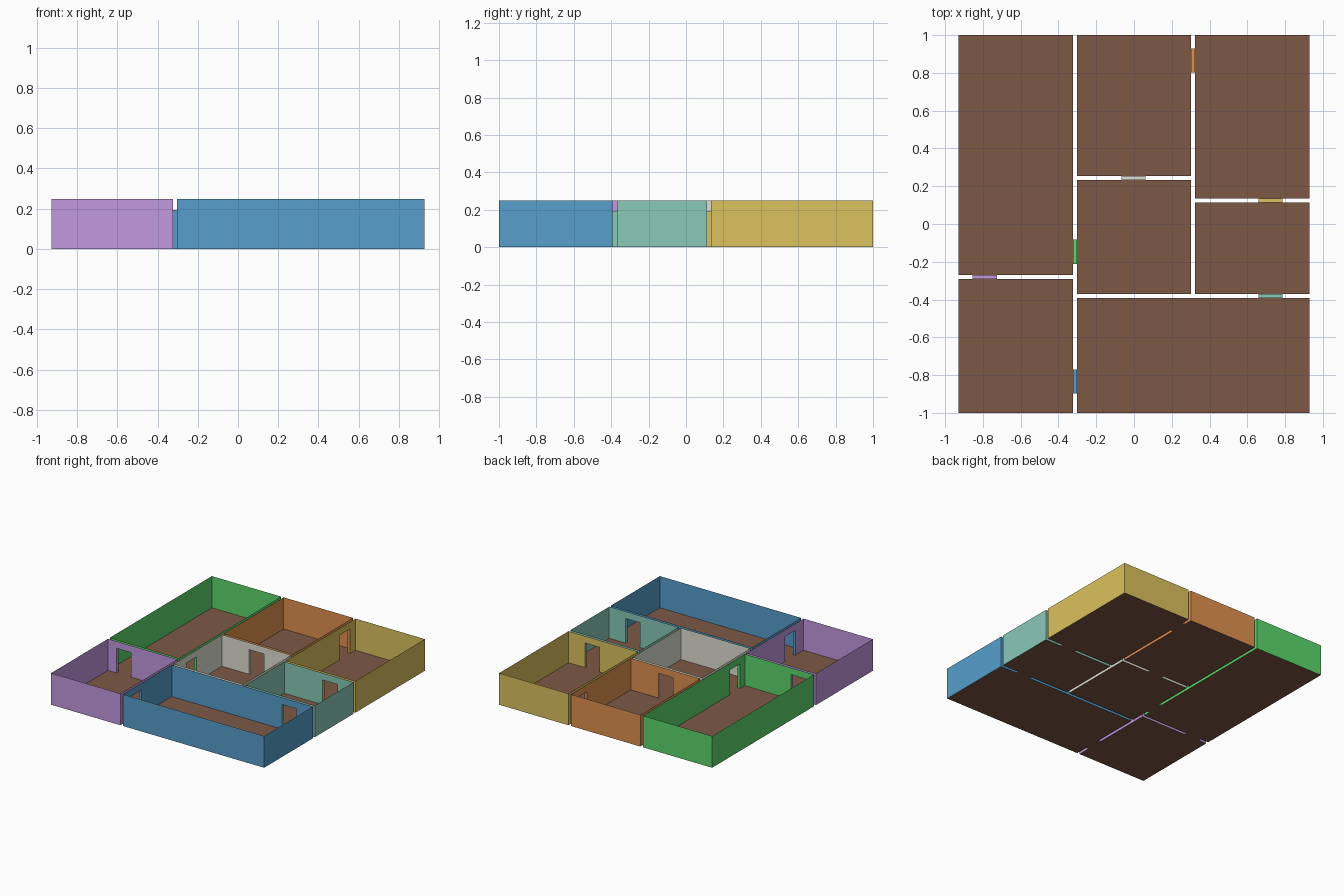
import bpy
from mathutils import Vector

if "Cube" in bpy.data.objects:
    bpy.data.objects.remove(bpy.data.objects["Cube"])

WALL_H, DOOR_H, HALF = 0.249, 0.194, 0.064

# room: x0, x1, y0, y1, wall colour
ROOMS = {
    "green_room":  (-0.928, -0.324, -0.270, 1.0, (0.36, 0.84, 0.42)),
    "purple_room": (-0.928, -0.324, -1.0, -0.292, (0.76, 0.60, 0.87)),
    "orange_room": (-0.302, 0.302, 0.254, 1.0, (0.88, 0.57, 0.31)),
    "white_room":  (-0.302, 0.302, -0.370, 0.232, (0.88, 0.88, 0.83)),
    "yellow_room": (0.324, 0.928, 0.135, 1.0, (0.86, 0.76, 0.37)),
    "teal_room":   (0.324, 0.928, -0.370, 0.113, (0.54, 0.79, 0.72)),
    "blue_room":   (-0.302, 0.928, -1.0, -0.392, (0.34, 0.62, 0.80)),
}
# doorway: axis crossed, gap start, gap end, centre along wall, owning room
DOORS = [
    ("x", 0.302, 0.324, 0.865, "orange_room"),
    ("x", -0.324, -0.302, -0.147, "green_room"),
    ("x", -0.324, -0.302, -0.834, "blue_room"),
    ("y", 0.113, 0.135, 0.722, "yellow_room"),
    ("y", -0.392, -0.370, 0.722, "teal_room"),
    ("y", -0.292, -0.270, -0.790, "purple_room"),
    ("y", 0.232, 0.254, -0.002, "white_room"),
]


def material(name, rgb):
    m = bpy.data.materials.new(name)
    lin = [c / 12.92 if c < 0.04 else ((c + 0.055) / 1.055) ** 2.4 for c in rgb]
    m.diffuse_color = (*lin, 1)
    m.use_nodes = True
    m.node_tree.nodes["Principled BSDF"].inputs["Base Color"].default_value = m.diffuse_color
    return m


def add_object(name, polys, mat):
    verts, faces = [], []
    for poly in polys:
        faces.append(range(len(verts), len(verts) + len(poly)))
        verts += [tuple(p) for p in poly]
    mesh = bpy.data.meshes.new(name)
    mesh.from_pydata(verts, [], [list(f) for f in faces])
    mesh.materials.append(mat)
    bpy.context.collection.objects.link(bpy.data.objects.new(name, mesh))


def wall(p, q):
    """Wall outline from p to q, notched where a doorway meets it."""
    p, q = Vector((*p, 0)), Vector((*q, 0))
    d, up, door_up = (q - p).normalized(), Vector((0, 0, WALL_H)), Vector((0, 0, DOOR_H))
    outline = [p]
    for axis, g0, g1, c, _ in DOORS:
        across, along = (0, 1) if axis == "x" else (1, 0)
        on_wall = abs(d[across]) < 0.01 and min(abs(p[across] - g0), abs(p[across] - g1)) < 0.001
        if on_wall and min(p[along], q[along]) < c < max(p[along], q[along]):
            t = abs(c - p[along])
            a, b = p + d * (t - HALF), p + d * (t + HALF)
            outline += [a, a + door_up, b + door_up, b]
    # order any doorways along the wall
    notches = sorted((outline[i:i + 4] for i in range(1, len(outline), 4)),
                     key=lambda n: (n[0] - p).length)
    return [p] + [v for n in notches for v in n] + [q, q + up, p + up]


floor_mat = material("floor_brown", (0.49, 0.345, 0.275))
wall_mats = {}

# Rooms: open-topped walls and a floor each
for name, (x0, x1, y0, y1, rgb) in ROOMS.items():
    wall_mats[name] = material(name + "_paint", rgb)
    corners = [(x0, y0), (x1, y0), (x1, y1), (x0, y1)]
    add_object(name + "_walls",
               [wall(corners[i], corners[(i + 1) % 4]) for i in range(4)], wall_mats[name])
    add_object(name + "_floor", [[(x, y, 0) for x, y in corners]], floor_mat)

# Doorways: jambs and head across each gap, plus a threshold
for i, (axis, g0, g1, c, owner) in enumerate(DOORS, 1):
    a, b = c - HALF, c + HALF

    def pt(g, t, z):
        return (g, t, z) if axis == "x" else (t, g, z)

    jambs = [[pt(g0, t, 0), pt(g1, t, 0), pt(g1, t, DOOR_H), pt(g0, t, DOOR_H)] for t in (a, b)]
    ring = [(g0, a), (g1, a), (g1, b), (g0, b)]
    if axis == "y":
        ring.reverse()
    head = [pt(g, t, DOOR_H) for g, t in ring]
    add_object(f"doorway_{i}_frame", jambs + [head], wall_mats[owner])
    add_object(f"doorway_{i}_threshold", [[pt(g, t, 0) for g, t in ring]], floor_mat)
